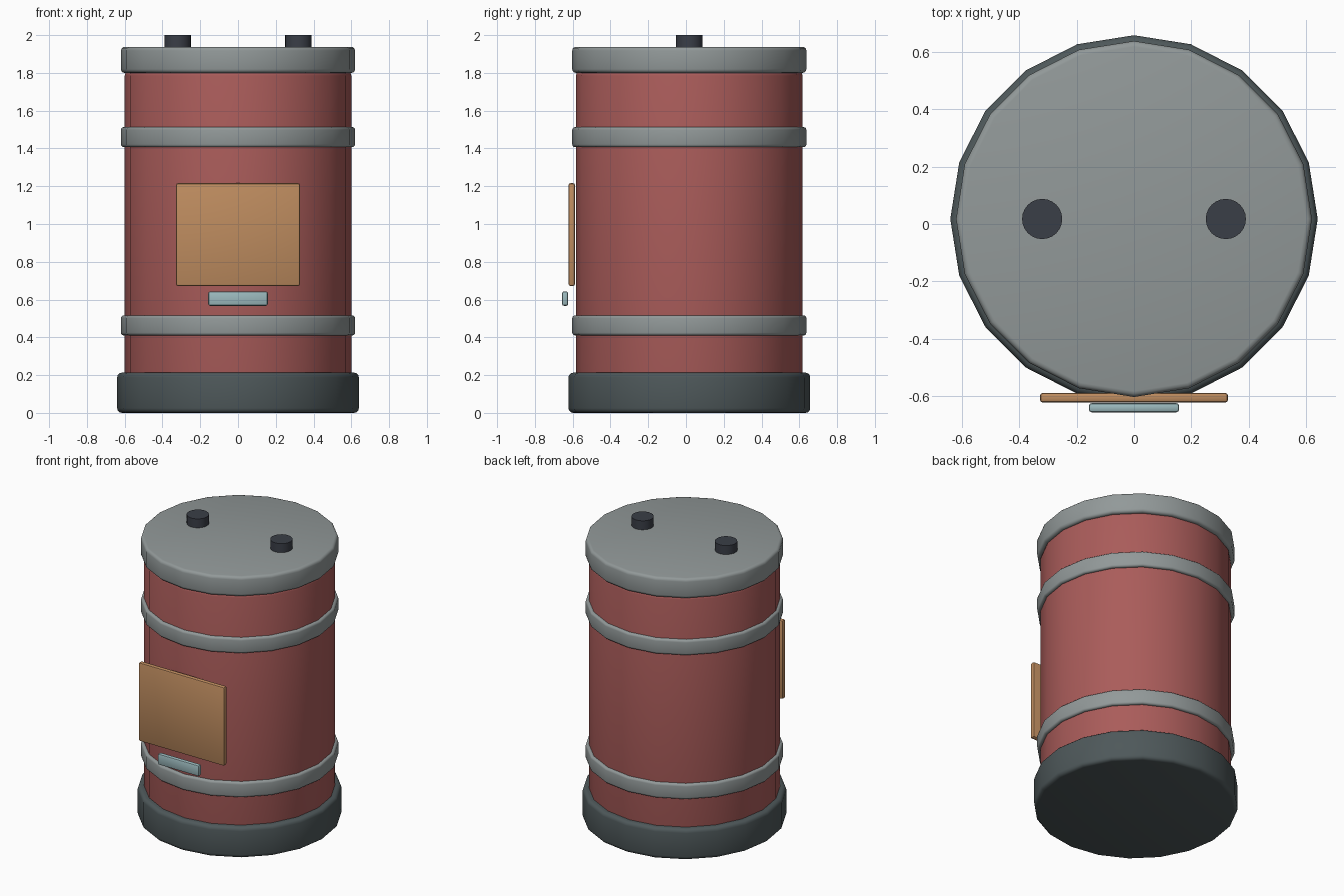
import bpy, math

if "Cube" in bpy.data.objects:
    bpy.data.objects.remove(bpy.data.objects["Cube"])

CY = 0.0175   # barrel axis sits slightly behind the origin
SIDES = 20


def material(name, rgb):
    lin = [((c / 255 + 0.055) / 1.055) ** 2.4 for c in rgb]
    m = bpy.data.materials.new(name)
    m.diffuse_color = (*lin, 1)
    m.use_nodes = True
    m.node_tree.nodes["Principled BSDF"].inputs["Base Color"].default_value = m.diffuse_color
    return m


RED = material("faded red paint", (170, 92, 90))
STEEL = material("grey steel", (146, 153, 153))
DARK = material("dark base metal", (78, 88, 90))
CAP = material("black cap", (58, 62, 71))
WOOD = material("orange tan panel", (190, 140, 95))
PALE = material("pale blue tag", (156, 186, 190))


def finish(ob, name, mat, bevel, segments):
    ob.name = name
    ob.data.materials.append(mat)
    if bevel:
        b = ob.modifiers.new("bevel", 'BEVEL')
        b.width = bevel
        b.segments = segments
        b.limit_method = 'ANGLE'
        b.angle_limit = math.radians(40)
        bpy.ops.object.modifier_apply(modifier="bevel")
    bpy.ops.object.shade_smooth_by_angle(angle=math.radians(35))
    return ob


def drum(name, r, z0, z1, mat, bevel=0.0, x=0.0, sides=SIDES):
    bpy.ops.mesh.primitive_cylinder_add(vertices=sides, radius=r, depth=z1 - z0,
                                        location=(x, CY, (z0 + z1) / 2))
    return finish(bpy.context.object, name, mat, bevel, 3)


def plate(name, w, y0, y1, z0, z1, mat, bevel):
    bpy.ops.mesh.primitive_cube_add(size=1, location=(0, (y0 + y1) / 2, (z0 + z1) / 2))
    ob = bpy.context.object
    ob.scale = (w, y1 - y0, z1 - z0)
    bpy.ops.object.transform_apply(location=False, rotation=False, scale=True)
    return finish(ob, name, mat, bevel, 2)


# Barrel body, base and lid
drum("barrel_body", 0.60, 0.005, 1.81, RED, 0.025)
drum("base_ring", 0.64, 0.0, 0.213, DARK, 0.025)
drum("lid", 0.62, 1.80, 1.938, STEEL, 0.02)

# Two hoops round the body
for label, z in (("lower", 0.463), ("upper", 1.46)):
    drum(label + "_hoop", 0.62, z - 0.053, z + 0.053, STEEL, 0.015)

# Caps on the lid
for label, x in (("left", -0.32), ("right", 0.32)):
    drum(label + "_cap", 0.07, 1.90, 2.0, CAP, 0, x, 24)

# Front panel and the small tag below it
plate("front_panel", 0.655, -0.622, -0.588, 0.672, 1.216, WOOD, 0.01)
plate("front_tag", 0.315, -0.656, -0.624, 0.567, 0.643, PALE, 0.01)
